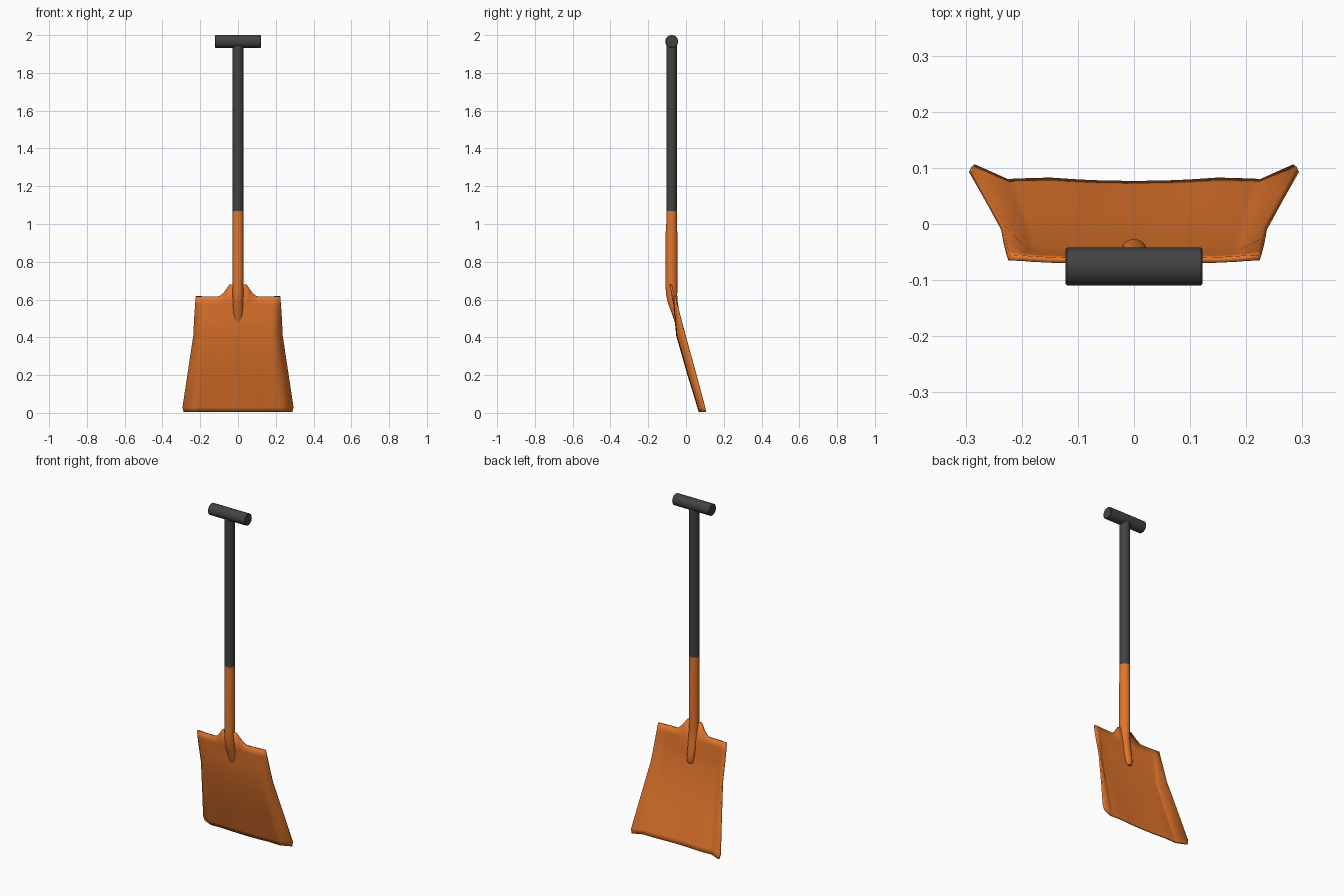
import bpy, bmesh, math

if "Cube" in bpy.data.objects:
    bpy.data.objects.remove(bpy.data.objects["Cube"])

def material(name, rgb):
    m = bpy.data.materials.new(name)
    m.diffuse_color = (*rgb, 1)
    m.use_nodes = True
    m.node_tree.nodes["Principled BSDF"].inputs["Base Color"].default_value = m.diffuse_color
    return m

ORANGE = material("orange_steel", (0.76, 0.18, 0.025))
DARK = material("dark_grip", (0.055, 0.055, 0.057))

def finish(name, bm, mat):
    bmesh.ops.recalc_face_normals(bm, faces=bm.faces)
    me = bpy.data.meshes.new(name)
    bm.to_mesh(me)
    bm.free()
    ob = bpy.data.objects.new(name, me)
    bpy.context.collection.objects.link(ob)
    me.materials.append(mat)
    bpy.ops.object.select_all(action='DESELECT')
    ob.select_set(True)
    bpy.context.view_layer.objects.active = ob
    bpy.ops.object.shade_smooth_by_angle(angle=math.radians(35))
    return ob

def loft(name, rings, mat, axis='Z', n=32):
    """Closed tube through rings (along, y, rx, ry)."""
    bm = bmesh.new()
    loops = []
    for t, y, rx, ry in rings:
        loop = []
        for i in range(n):
            a = 2 * math.pi * i / n
            c, s = rx * math.cos(a), ry * math.sin(a)
            loop.append(bm.verts.new((c, y + s, t) if axis == 'Z' else (t, y + s, GRIP_Z + c)))
        loops.append(loop)
    for p, q in zip(loops, loops[1:]):
        for i in range(n):
            j = (i + 1) % n
            bm.faces.new((p[i], p[j], q[j], q[i]))
    bm.faces.new(loops[0])
    bm.faces.new(loops[-1])
    return finish(name, bm, mat)

Y = -0.076
GRIP_Z = 1.966

# Dark shaft and T grip
loft("shaft", [(1.07, Y, .028, .028), (1.96, Y, .028, .028)], DARK)
loft("grip", [(-.122, Y, .031, .031), (-.119, Y, .034, .034),
              (.119, Y, .034, .034), (.122, Y, .031, .031)], DARK, axis='X')

# Socket: bends and flattens into the blade
loft("socket", [(.445, -.038, .012, .006), (.453, -.039, .018, .011), (.48, -.043, .021, .016),
                (.53, -.056, .025, .021), (.58, -.069, .027, .026), (.62, -.0755, .028, .029),
                (.66, -.077, .0285, .031), (.72, -.077, .0285, .031), (.95, -.077, .0285, .031),
                (1.0, Y, .0285, .0285), (1.07, Y, .0285, .0285)], ORANGE)

# Blade: each row holds (x, y, z) from the centre to the folded wing edge
Z_ROWS = [  # z, centre y, mid y, fold x, fold y, edge x, edge y
    (.005, .072, .078, .225, .075, .286, .102),
    (.03, .065, .070, .223, .068, .292, .097),
    (.20, .013, .017, .207, .017, .266, .052),
    (.41, -.047, -.045, .190, -.043, .234, -.006),
    (.50, -.056, -.054, .191, -.050, .230, -.030),
    (.575, -.062, -.061, .194, -.058, .226, -.050),
    (.617, -.066, -.064, .197, -.061, .223, -.060)]
INNER = [0, .045, .06, .075, .10, .15]
TAB_Z = [.063, .063, .041, .020, 0, 0]

bm = bmesh.new()
grid = []
for k, (z, yc, ym, fx, fy, ex, ey) in enumerate(Z_ROWS):
    half = []
    for x, tab in zip(INNER, TAB_Z):
        y = yc + (ym - yc) * (x / .15) ** 2
        top = tab if k == len(Z_ROWS) - 1 else 0
        half.append((x, y - top * .25, z + top))
    half += [(fx - .012, ym * .4 + fy * .6, z), (fx, fy, z), (ex, ey, z)]
    row = [(-x, y, zz) for x, y, zz in half[:0:-1]] + half
    grid.append([bm.verts.new(p) for p in row])
for a, b in zip(grid, grid[1:]):
    for i in range(len(a) - 1):
        bm.faces.new((a[i], a[i + 1], b[i + 1], b[i]))
blade = finish("blade", bm, ORANGE)
mod = blade.modifiers.new("thickness", 'SOLIDIFY')
mod.thickness = .010
mod.offset = 0
